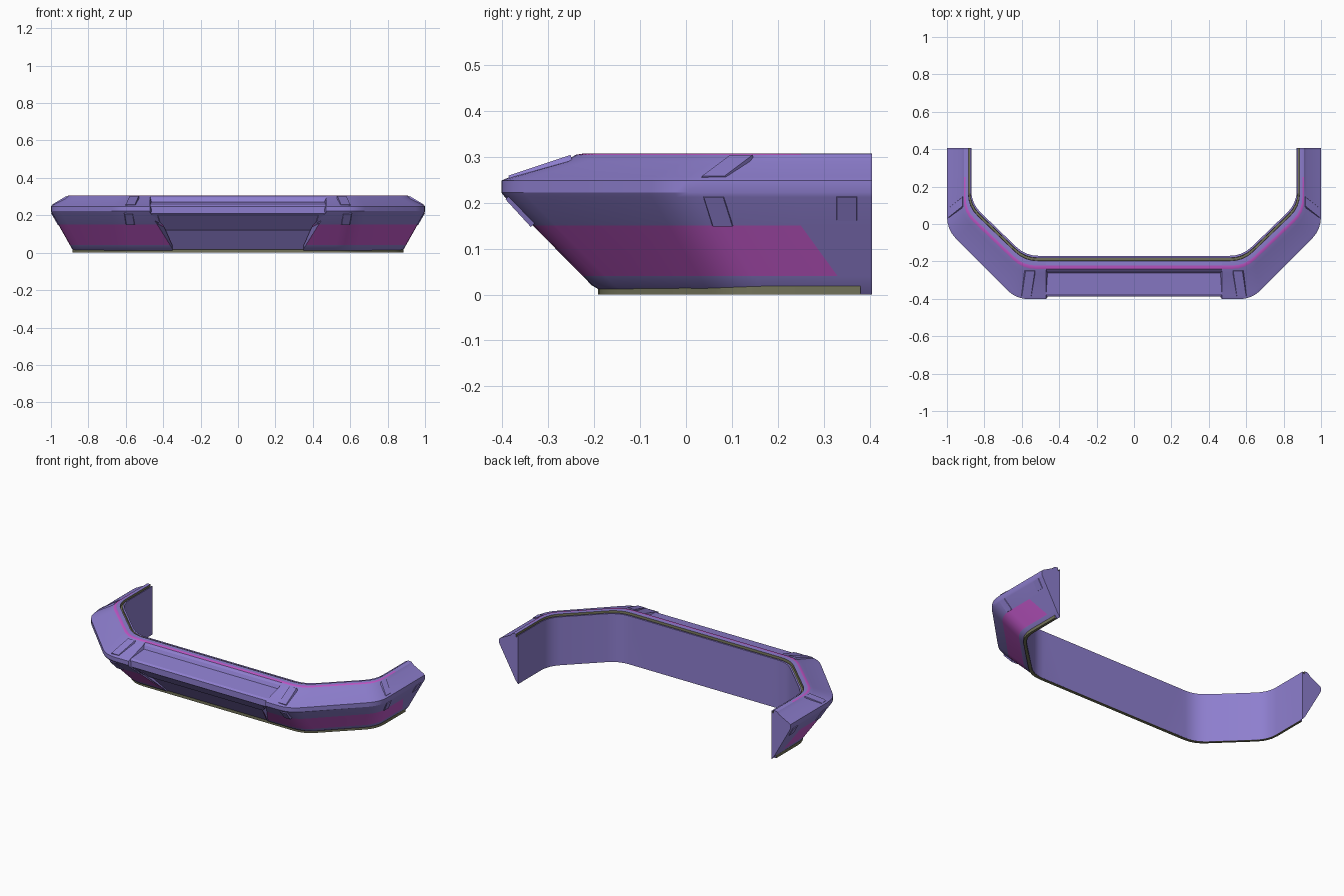
import bpy, bmesh
from mathutils import Vector

if "Cube" in bpy.data.objects:
    bpy.data.objects.remove(bpy.data.objects["Cube"])


def material(name, rgb):
    m = bpy.data.materials.new(name)
    m.diffuse_color = (*rgb, 1)
    m.use_nodes = True
    m.node_tree.nodes["Principled BSDF"].inputs["Base Color"].default_value = m.diffuse_color
    return m


PURPLE = material("purple", (0.27, 0.21, 0.62))
MAGENTA = material("magenta", (0.55, 0.10, 0.60))
OLIVE = material("olive", (0.17, 0.17, 0.10))
MATS = [PURPLE, MAGENTA, OLIVE]
END = 0.405


def finish(bm, name, mirror=False, smooth=True):
    bmesh.ops.recalc_face_normals(bm, faces=bm.faces)
    me = bpy.data.meshes.new(name)
    bm.to_mesh(me)
    bm.free()
    for m in MATS:
        me.materials.append(m)
    ob = bpy.data.objects.new(name, me)
    bpy.context.collection.objects.link(ob)
    if mirror:
        ob.modifiers.new("mirror", 'MIRROR')
    if smooth:
        bpy.context.view_layer.objects.active = ob
        ob.select_set(True)
        bpy.ops.object.shade_smooth_by_angle(angle=0.5)
        ob.select_set(False)
    return ob


def rounded(a, p, b, r, n=5):
    """Quadratic fillet of corner p between a and b."""
    a, p, b = Vector(a), Vector(p), Vector(b)
    s, e = p + (a - p).normalized() * r, p + (b - p).normalized() * r
    return [s * (1 - t) ** 2 + p * 2 * t * (1 - t) + e * t * t
            for t in [i / (n - 1) for i in range(n)]]


def plan(start, fy, bx, sx, cy, paint_end, end, r=0.07):
    """Half of the U-shaped plan line, from the front to the leg end."""
    a, b, c, d = (start, fy), (bx, fy), (sx, cy), (sx, end)
    return ([Vector(a)] + rounded(a, b, c, r) + rounded(b, c, d, r)
            + [Vector((sx, paint_end)), Vector(d)])


def loft(bm, rings, mats, first_cap=True):
    """Skin closed stack of plan lines; mats[i] colours strip i."""
    rows = [[bm.verts.new((p.x, p.y, z)) for p in line] for line, z in rings]
    n, m = len(rows), len(rows[0])
    for i in range(n):
        j = (i + 1) % n
        for k in range(m - 1):
            f = bm.faces.new((rows[i][k], rows[i][k + 1], rows[j][k + 1], rows[j][k]))
            f.material_index = mats[i] if k < m - 2 else (0 if mats[i] == 1 else mats[i])
    bm.faces.new([r[-1] for r in rows])
    if first_cap:
        bm.faces.new([r[0] for r in rows])


def lerp(a, b, t):
    return tuple(x + (y - x) * t for x, y in zip(a, b))


# Plan stations: (front y, front corner x, side x, side corner y)
INNER = (-0.17, 0.58, 0.87, 0.11)
LOW = (-0.205, 0.59, 0.887, 0.09)
WIDE = (-0.402, 0.63, 1.0, -0.03)
TOP = (-0.24, 0.595, 0.91, 0.06)


def slope(z):
    return lerp(LOW, WIDE, (z - 0.02) / 0.20)


# Main body: slanted hull, belt, upper bevel, top ledge with groove
sections = [  # station, height, start x, paint end y, strip colour
    (INNER, 0.0, 0.35, 0.33, 0),
    (LOW, 0.02, 0.35, 0.33, 0),
    (slope(0.04), 0.04, 0.35, 0.33, 1),
    (slope(0.15), 0.15, 0.40, 0.25, 0),
    (slope(0.212), 0.212, 0.47, 0.25, 0),
    (WIDE, 0.222, 0.47, 0.25, 0),
    (WIDE, 0.248, 0.47, 0.25, 0),
    (lerp(WIDE, TOP, 0.12), 0.256, 0.47, 0.25, 0),
    (lerp(WIDE, TOP, 0.85), 0.290, 0.47, 0.25, 0),
    (TOP, 0.304, 0.47, 0.25, 1),
    (lerp(TOP, INNER, 0.25), 0.307, 0.47, 0.25, 0),
    (lerp(TOP, INNER, 0.62), 0.307, 0.47, 0.30, 2),
    (lerp(TOP, INNER, 0.64), 0.290, 0.47, 0.30, 2),
    (lerp(TOP, INNER, 0.82), 0.290, 0.47, 0.30, 2),
    (lerp(TOP, INNER, 0.84), 0.300, 0.47, 0.30, 0),
    (INNER, 0.300, 0.47, 0.30, 0),
]
bm = bmesh.new()
loft(bm, [(plan(s[2], *s[0], s[3], END), s[1]) for s in sections], [s[4] for s in sections])
finish(bm, "side_body", mirror=True)

# Base strip along the foot
bm = bmesh.new()
foot_in, foot_out = (-0.173, 0.581, 0.872, 0.108), (-0.192, 0.585, 0.886, 0.1)
loft(bm, [(plan(0, *s, 0.3, 0.38), z) for s, z in
          ((foot_in, 0), (foot_out, 0), (foot_out, 0.021), (foot_in, 0.021))], [2] * 4, False)
finish(bm, "base_strip", mirror=True)

# Recessed centre section: profile in (y, z, colour) swept across the front
profile = [(-0.17, 0, 0), (-0.195, 0.02, 0), (-0.27, 0.115, 0), (-0.295, 0.128, 0),
           (-0.365, 0.195, 0), (-0.388, 0.21, 0), (-0.388, 0.248, 0), (-0.375, 0.256, 0),
           (-0.262, 0.272, 0), (-0.252, 0.292, 0), (-0.24, 0.304, 1), (-0.2225, 0.307, 0),
           (-0.1966, 0.307, 2), (-0.1952, 0.29, 2), (-0.1826, 0.29, 2), (-0.1812, 0.3, 0),
           (-0.17, 0.3, 0)]
bm = bmesh.new()
ends = [[bm.verts.new((x, y, z)) for y, z, _ in profile] for x in (-0.472, 0.472)]
for i, (_, _, col) in enumerate(profile):
    j = (i + 1) % len(profile)
    bm.faces.new((ends[0][i], ends[0][j], ends[1][j], ends[1][i])).material_index = col
for e in ends:
    bm.faces.new(e)
finish(bm, "centre_section", smooth=False)


def hull(name, points):
    bm = bmesh.new()
    for p in points:
        bm.verts.new(p)
    bmesh.ops.convex_hull(bm, input=bm.verts)
    return finish(bm, name, mirror=True, smooth=False)


def rib(name, lower, upper, along, width, lift):
    """Tapered raised bar lying on a sloping face."""
    lo, hi, t = Vector(lower), Vector(upper), Vector(along).normalized()
    n = t.cross(hi - lo).normalized()
    if n.dot(Vector((lo.x, lo.y - 0.5, 0))) < 0:
        n = -n
    pts = []
    for p in (lo, hi):
        for s in (-1, 1):
            pts += [p + t * s * width - n * 0.02, p + t * s * width * 0.7 + n * lift]
    hull(name, pts)


# Ribs over the bevel and hull at both bends of each side
rib("front_upper_rib", (0.575, -0.385, 0.255), (0.555, -0.25, 0.3), (1, 0, 0), 0.035, 0.004)
rib("front_lower_rib", (0.575, -0.335, 0.15), (0.585, -0.39, 0.21), (1, 0, 0), 0.03, 0.004)
rib("side_upper_rib", (0.99, 0.06, 0.255), (0.915, 0.12, 0.3), (0, 1, 0), 0.035, 0.004)
rib("side_lower_rib", (0.96, 0.08, 0.15), (0.995, 0.06, 0.213), (0, 1, 0), 0.03, 0.004)

# Hatch panel near the leg ends
rib("end_hatch", (0.967, 0.35, 0.162), (0.997, 0.35, 0.213), (0, 1, 0), 0.03, 0.003)

# Cheek blocks framing the recess
rib("recess_cheek", (0.43, -0.30, 0.13), (0.455, -0.385, 0.215), (1, 0, 0), 0.03, 0.004)
